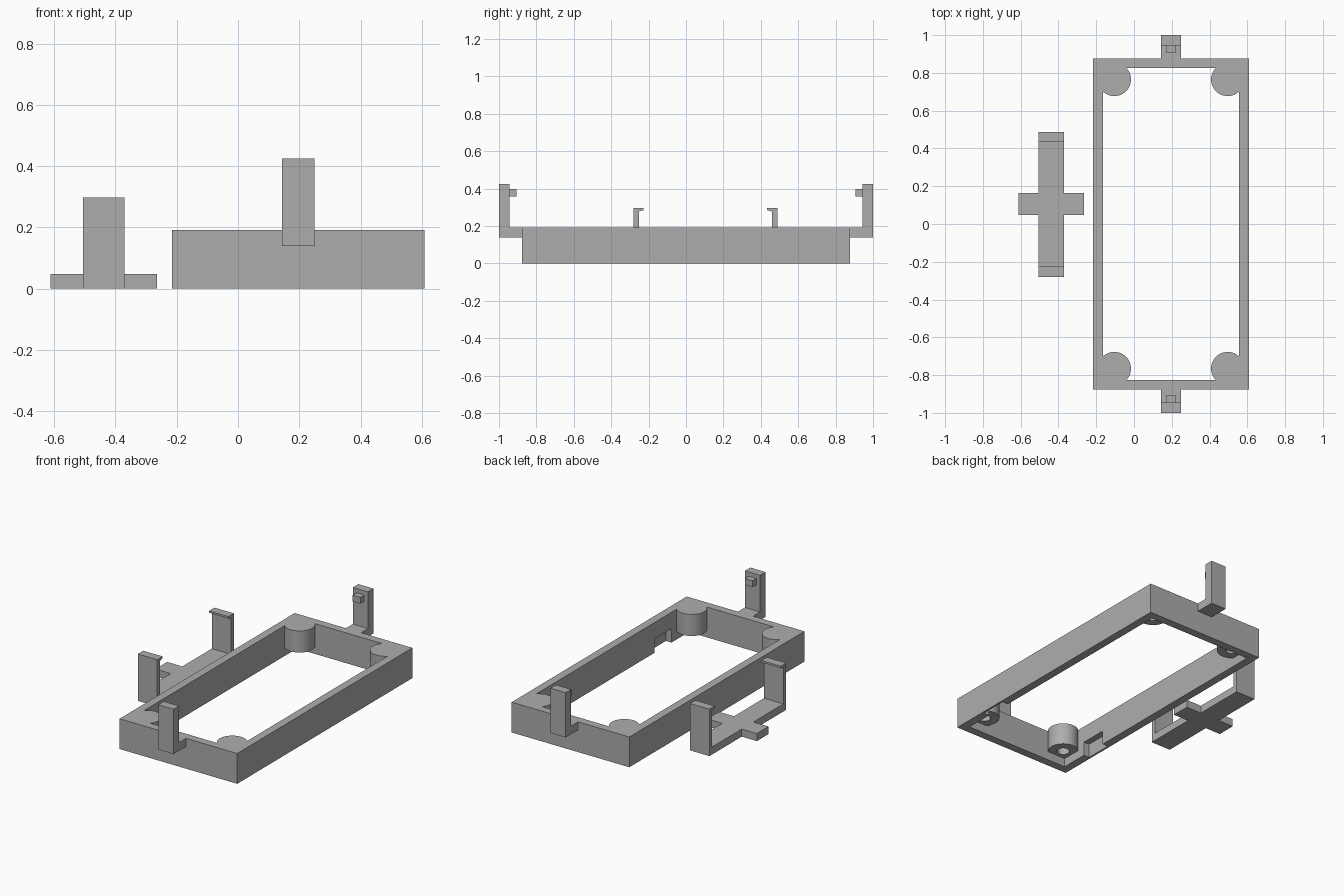
import bpy, bmesh, math
from mathutils import Matrix

if "Cube" in bpy.data.objects:
    bpy.data.objects.remove(bpy.data.objects["Cube"])

grey = bpy.data.materials.new("plain grey")
grey.diffuse_color = (0.42, 0.42, 0.42, 1)
grey.use_nodes = True
grey.node_tree.nodes["Principled BSDF"].inputs["Base Color"].default_value = grey.diffuse_color


def make(name, outline, z0, z1, axis="z"):
    """Extrude an outline: (x, y) up z, or (y, z) along x when axis is 'x'."""
    bm = bmesh.new()
    put = (lambda p, h: (p[0], p[1], h)) if axis == "z" else (lambda p, h: (h, p[0], p[1]))
    face = bm.faces.new([bm.verts.new(put(p, z0)) for p in outline])
    top = bmesh.ops.extrude_face_region(bm, geom=[face])
    verts = [v for v in top["geom"] if isinstance(v, bmesh.types.BMVert)]
    bmesh.ops.translate(bm, verts=verts, vec=put((0, 0), z1 - z0))
    bmesh.ops.recalc_face_normals(bm, faces=bm.faces)
    me = bpy.data.meshes.new(name)
    bm.to_mesh(me)
    bm.free()
    me.materials.append(grey)
    ob = bpy.data.objects.new(name, me)
    bpy.context.collection.objects.link(ob)
    return ob


def rect(x0, x1, y0, y1):
    return [(x0, y0), (x1, y0), (x1, y1), (x0, y1)]


def circle(cx, cy, r, n=48):
    return [(cx + r * math.cos(2 * math.pi * i / n),
             cy + r * math.sin(2 * math.pi * i / n)) for i in range(n)]


def boolean(ob, other, op):
    mod = ob.modifiers.new(op.lower(), "BOOLEAN")
    mod.operation, mod.object, mod.solver = op, other, "EXACT"
    other.hide_render = True
    other.hide_viewport = True


TOP = 0.192
CX = 0.196                      # centre line of the frame
BOSS_X, BOSS_Y = 0.30, 0.765    # boss offsets from the frame centre

# Rectangular frame with an open middle
frame = make("frame", rect(CX - 0.412, CX + 0.412, -0.876, 0.876), 0, TOP)
boolean(frame, make("opening_cutter", rect(CX - 0.361, CX + 0.361, -0.825, 0.825), -0.1, 0.3), "DIFFERENCE")

# Shallow pockets low on the inside of both long walls
boolean(frame, make("pocket_cutter", rect(CX - 0.40, CX + 0.40, -0.65, -0.48), -0.1, 0.088), "DIFFERENCE")

# Corner screw bosses with blind holes from below
for sx in (-1, 1):
    for sy in (-1, 1):
        x, y = CX + sx * BOSS_X, sy * BOSS_Y
        boolean(frame, make("screw_boss", circle(x, y, 0.088), 0.055, TOP), "UNION")
        boolean(frame, make("screw_hole_cutter", circle(x, y, 0.036), -0.1, 0.16), "DIFFERENCE")

# Upright clips on the two short ends, each with a small catch
for s, side in ((-1, "front"), (1, "back")):
    arm = [(0.876, 0.14), (1.0, 0.14), (1.0, 0.424), (0.945, 0.424), (0.945, TOP), (0.876, TOP)]
    make(side + "_clip", [(s * y, z) for y, z in arm], CX - 0.053, CX + 0.053, "x")
    nub = rect(0.907, 0.945, 0.357, 0.397)
    make(side + "_clip_catch", [(s * y, z) for y, z in nub], CX - 0.027, CX + 0.027, "x")

# Separate bracket: a strap with two hooked uprights and a cross arm
MID = 0.104
half = [(0.384, 0), (0.384, 0.297), (0.330, 0.297), (0.330, 0.285), (0.356, 0.278), (0.356, 0.048)]
strap = [(MID + y, z) for y, z in half] + [(MID - y, z) for y, z in reversed(half)]
make("bracket_strap", strap, -0.506, -0.370, "x")
make("bracket_left_arm", rect(-0.612, -0.506, 0.048, 0.165), 0, 0.048)
make("bracket_right_arm", rect(-0.370, -0.264, 0.048, 0.165), 0, 0.048)

# Apply the booleans and smooth only the round boss walls
bpy.context.view_layer.update()
dg = bpy.context.evaluated_depsgraph_get()
mesh = bpy.data.meshes.new_from_object(frame.evaluated_get(dg))
frame.modifiers.clear()
frame.data = mesh
for ob in list(bpy.data.objects):
    if ob.hide_render:
        bpy.data.objects.remove(ob)
bpy.context.view_layer.objects.active = frame
frame.select_set(True)
bpy.ops.object.shade_smooth_by_angle(angle=math.radians(30))
